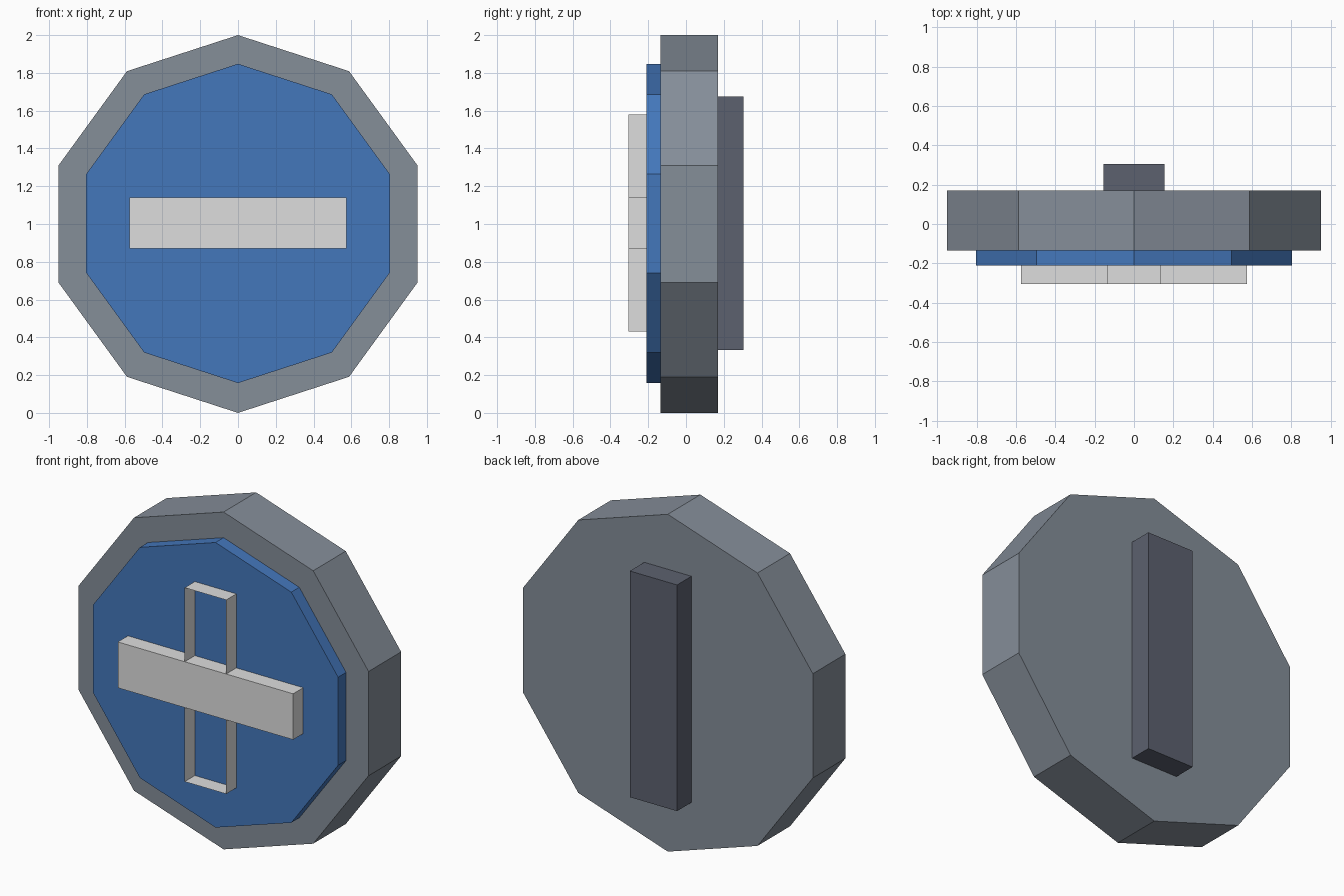
import bpy, bmesh, math

if "Cube" in bpy.data.objects:
    bpy.data.objects.remove(bpy.data.objects["Cube"])

CZ = 1.005  # height of the sign centre


def material(name, r, g, b):
    def lin(c):
        c /= 255
        return c / 12.92 if c <= 0.04045 else ((c + 0.055) / 1.055) ** 2.4
    m = bpy.data.materials.new(name)
    m.diffuse_color = (lin(r), lin(g), lin(b), 1)
    m.use_nodes = True
    m.node_tree.nodes["Principled BSDF"].inputs["Base Color"].default_value = m.diffuse_color
    return m


GREY = material("grey_metal", 133, 142, 153)
BLUE = material("blue_paint", 68, 119, 187)
WHITE = material("pale_grey", 222, 222, 222)
DARK = material("dark_grey", 92, 97, 111)


def finish(name, bm, mat):
    mesh = bpy.data.meshes.new(name)
    bm.to_mesh(mesh)
    bm.free()
    mesh.materials.append(mat)
    obj = bpy.data.objects.new(name, mesh)
    bpy.context.collection.objects.link(obj)


def prism(name, outline, y0, y1, mat):
    """Extrude an (x, z) outline from y0 back to y1."""
    bm = bmesh.new()
    face = bm.faces.new([bm.verts.new((x, y0, z)) for x, z in outline])
    new = bmesh.ops.extrude_face_region(bm, geom=[face], use_keep_orig=True)["geom"]
    bmesh.ops.translate(bm, vec=(0, y1 - y0, 0),
                        verts=[v for v in new if isinstance(v, bmesh.types.BMVert)])
    bmesh.ops.recalc_face_normals(bm, faces=bm.faces)
    finish(name, bm, mat)


def decagon(radius, cz):
    return [(radius * math.sin(i * math.tau / 10), cz + radius * math.cos(i * math.tau / 10))
            for i in range(10)]


def rect(hx, z0, z1):
    return [(-hx, z0), (hx, z0), (hx, z1), (-hx, z1)]


# ten-sided body and raised blue face
prism("sign_body", decagon(1.0, 1.0), -0.135, 0.17, GREY)
prism("blue_face", decagon(0.845, 1.003), -0.21, -0.135, BLUE)

# solid crossbar on the front, mounting bar on the back
prism("crossbar", rect(0.575, CZ - 0.136, CZ + 0.136), -0.305, -0.21, WHITE)
prism("back_bar", rect(0.155, 0.333, 1.674), 0.17, 0.305, DARK)

# upright arms: open-fronted thin walls above and below the crossbar
for name, s in (("upper_arm_walls", 1), ("lower_arm_walls", -1)):
    bm = bmesh.new()
    path = [(-0.136, 0.136), (-0.136, 0.575), (0.136, 0.575), (0.136, 0.136)]
    rows = [[bm.verts.new((x, y, CZ + s * z)) for x, z in path] for y in (-0.305, -0.21)]
    for i in range(3):
        quad = [rows[0][i], rows[0][i + 1], rows[1][i + 1], rows[1][i]]
        bm.faces.new(quad[::s])  # normals point outwards
    finish(name, bm, WHITE)
